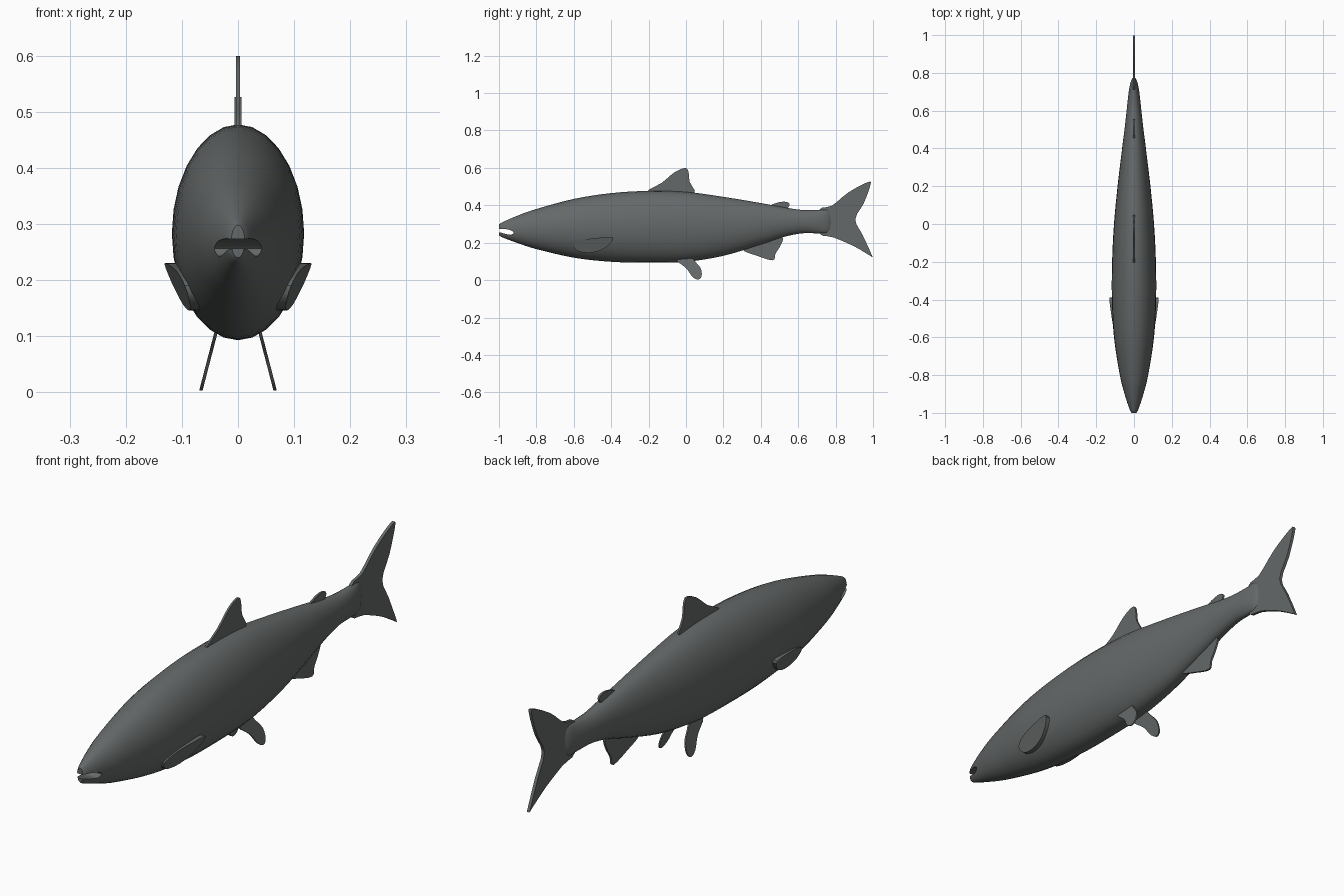
import bpy, bmesh, math
from mathutils import Vector

if "Cube" in bpy.data.objects:
    bpy.data.objects.remove(bpy.data.objects["Cube"])

# One dull grey skin colour
skin = bpy.data.materials.new("slate grey skin")
skin.use_nodes = True
skin.diffuse_color = (0.13, 0.14, 0.14, 1)
skin.node_tree.nodes["Principled BSDF"].inputs["Base Color"].default_value = skin.diffuse_color


def spline(points, steps, closed=False):
    """Smooth curve through points of any dimension."""
    n, out = len(points), []
    pick = (lambda i: points[i % n]) if closed else (lambda i: points[max(0, min(n - 1, i))])
    for i in range(n if closed else n - 1):
        for s in range(steps):
            t = s / steps
            out.append([0.5 * (2 * b + (c - a) * t + (2 * a - 5 * b + 4 * c - d) * t**2
                               + (3 * b - a - 3 * c + d) * t**3)
                        for a, b, c, d in zip(*[pick(i + k) for k in (-1, 0, 1, 2)])])
    return out if closed else out + [points[-1]]


def make(name, rings, smooth=True):
    """Skin a row of equal rings and cap both ends."""
    bm = bmesh.new()
    loops = [[bm.verts.new(p) for p in ring] for ring in rings]
    n = len(loops[0])
    for a, b in zip(loops, loops[1:]):
        for i in range(n):
            j = (i + 1) % n
            bm.faces.new((a[i], a[j], b[j], b[i]))
    caps = [bm.faces.new(loops[0]), bm.faces.new(loops[-1])]
    bmesh.ops.recalc_face_normals(bm, faces=bm.faces)
    bmesh.ops.triangulate(bm, faces=caps)
    mesh = bpy.data.meshes.new(name)
    bm.to_mesh(mesh)
    bm.free()
    mesh.materials.append(skin)
    ob = bpy.data.objects.new(name, mesh)
    bpy.context.collection.objects.link(ob)
    if smooth:
        shade(ob)
    return ob


def shade(ob):
    bpy.ops.object.select_all(action="DESELECT")
    bpy.context.view_layer.objects.active = ob
    ob.select_set(True)
    bpy.ops.object.shade_smooth_by_angle(angle=math.radians(40))


def fin(name, outline, half, place=lambda y, z: 0.0, steps=3):
    """Thin plate from a (y, z) outline, thinned towards its rim."""
    edge = spline(outline, steps, closed=True)
    make(name, [[(place(y, z) + side * half, y, z) for y, z in edge] for side in (-1, 1)])


# Body: y, underside height, back height, half width
stations = [
    (-1.0, 0.24, 0.298, 0.012), (-0.98, 0.228, 0.31, 0.024), (-0.9, 0.198, 0.345, 0.05),
    (-0.8, 0.166, 0.38, 0.075), (-0.6, 0.12, 0.434, 0.106), (-0.4, 0.098, 0.465, 0.117),
    (-0.2, 0.093, 0.477, 0.116), (0.0, 0.098, 0.472, 0.106), (0.2, 0.13, 0.445, 0.087),
    (0.4, 0.19, 0.412, 0.063), (0.52, 0.23, 0.39, 0.048), (0.62, 0.25, 0.375, 0.037),
    (0.7, 0.25, 0.375, 0.028), (0.75, 0.25, 0.378, 0.018), (0.775, 0.27, 0.36, 0.006)]
sides = 28
rings = []
for y, low, high, w in spline(stations, 4):
    angles = [2 * math.pi * i / sides for i in range(sides)]
    rings.append([(w * math.cos(a), y, (low + high) / 2 + (high - low) / 2 * math.sin(a))
                  for a in angles])
body = make("body", rings, smooth=False)

# Open mouth cut right through the snout
slot = spline([(-1.03, 0.255), (-1.0, 0.273), (-0.95, 0.27), (-0.922, 0.256),
               (-0.935, 0.243), (-0.96, 0.246), (-1.0, 0.256)], 4, closed=True)
cutter = make("mouth_cutter", [[(x, y, z) for y, z in slot] for x in (-0.2, 0.2)], smooth=False)
cutter.hide_render = True
cut = body.modifiers.new("mouth", "BOOLEAN")
cut.operation, cut.object, cut.solver = "DIFFERENCE", cutter, "EXACT"
bpy.context.view_layer.objects.active = body
bpy.ops.object.modifier_apply(modifier=cut.name)
bpy.data.objects.remove(cutter)
shade(body)

# Fins on the centre line
fin("dorsal_fin", [(-0.21, 0.468), (-0.13, 0.52), (-0.06, 0.577), (-0.005, 0.599),
                   (0.013, 0.58), (0.02, 0.525), (0.045, 0.46), (-0.08, 0.44)], 0.004)
fin("adipose_fin", [(0.45, 0.397), (0.505, 0.418), (0.545, 0.416), (0.553, 0.4),
                    (0.535, 0.38), (0.49, 0.37)], 0.004)
fin("anal_fin", [(0.3, 0.167), (0.38, 0.13), (0.465, 0.106), (0.478, 0.14),
                 (0.508, 0.19), (0.512, 0.232), (0.4, 0.22)], 0.004)
fin("tail_fin", [(0.71, 0.374), (0.78, 0.398), (0.87, 0.47), (0.975, 0.525), (0.985, 0.505),
                 (0.95, 0.41), (0.905, 0.325), (0.945, 0.24), (0.995, 0.13), (0.985, 0.13),
                 (0.9, 0.18), (0.79, 0.228), (0.71, 0.252)], 0.006)

# Paired fins
for label, s in (("left", 1), ("right", -1)):
    fin(label + "_pelvic_fin",
        [(-0.05, 0.108), (0.0, 0.065), (0.035, 0.017), (0.065, 0.003), (0.083, 0.02),
         (0.08, 0.06), (0.05, 0.098), (0.02, 0.125)],
        0.003, lambda y, z: s * (0.067 - 0.26 * z))
    fin(label + "_pectoral_fin",
        [(-0.6, 0.19), (-0.55, 0.215), (-0.46, 0.227), (-0.392, 0.228), (-0.405, 0.195),
         (-0.455, 0.16), (-0.52, 0.146), (-0.58, 0.156)],
        0.009, lambda y, z: s * (0.07 + 0.35 * (z - 0.145) + 0.11 * (y + 0.6)))
